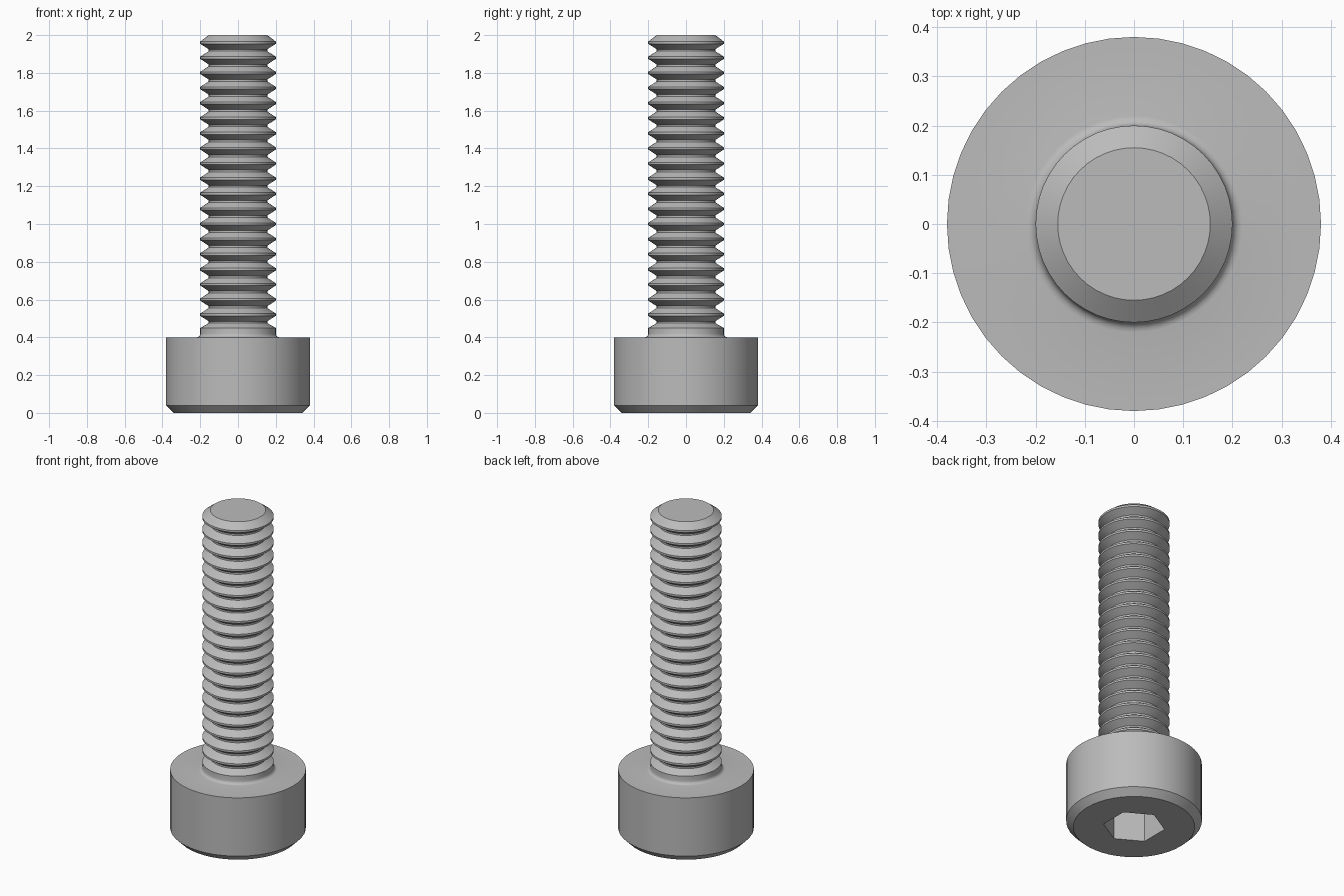
import bpy, bmesh, math

SEGMENTS = 48
PITCH = 0.08
R_CREST, R_ROOT = 0.2, 0.155

cube = bpy.data.objects.get("Cube")
if cube:
    bpy.data.objects.remove(cube, do_unlink=True)

# Single plain steel colour
steel = bpy.data.materials.new("steel_grey")
steel.use_nodes = True
colour = (0.5, 0.5, 0.5, 1)
steel.diffuse_color = colour
steel.node_tree.nodes["Principled BSDF"].inputs["Base Color"].default_value = colour


def add_object(name, bm):
    bmesh.ops.recalc_face_normals(bm, faces=bm.faces)
    mesh = bpy.data.meshes.new(name)
    bm.to_mesh(mesh)
    bm.free()
    mesh.materials.append(steel)
    obj = bpy.data.objects.new(name, mesh)
    bpy.context.collection.objects.link(obj)
    return obj


def lathe(name, profile):
    """Revolve (radius, height) points about z; both ends are capped."""
    bm = bmesh.new()
    rings = []
    for r, z in profile:
        rings.append([bm.verts.new((r * math.cos(a), r * math.sin(a), z))
                      for a in (math.tau * i / SEGMENTS for i in range(SEGMENTS))])
    for low, high in zip(rings, rings[1:]):
        for i in range(SEGMENTS):
            j = (i + 1) % SEGMENTS
            bm.faces.new((low[i], low[j], high[j], high[i]))
    bm.faces.new(rings[0])
    bm.faces.new(rings[-1])
    return add_object(name, bm)


# Head with chamfered bottom, and a filleted neck
profile = [(0.34, 0), (0.38, 0.04), (0.38, 0.4)]
for step in range(5):
    a = math.radians(90 * step / 4)
    profile.append((0.22 - 0.02 * math.sin(a), 0.42 - 0.02 * math.cos(a)))
profile.append((R_CREST, 0.45))

# Ring threads: root flat, then crest flat, repeated up the shank
for k in range(19):
    crest = 0.52 + PITCH * k
    root = crest - PITCH / 2
    profile += [(R_ROOT, root - 0.005), (R_ROOT, root + 0.005),
                (R_CREST, crest - 0.006), (R_CREST, crest + 0.006)]
profile.append((R_ROOT, 2))
screw = lathe("cap_screw", profile)

# Hexagonal drive socket
bm = bmesh.new()
bmesh.ops.create_cone(bm, cap_ends=True, segments=6, radius1=0.173,
                      radius2=0.173, depth=0.4)
cutter = add_object("socket_cutter", bm)
cutter.hide_render = True
cut = screw.modifiers.new("socket", 'BOOLEAN')
cut.operation = 'DIFFERENCE'
cut.solver = 'EXACT'
cut.object = cutter

bpy.context.view_layer.objects.active = screw
screw.select_set(True)
bpy.ops.object.modifier_apply(modifier=cut.name)
bpy.data.objects.remove(cutter, do_unlink=True)
bpy.ops.object.shade_smooth_by_angle(angle=math.radians(25))
